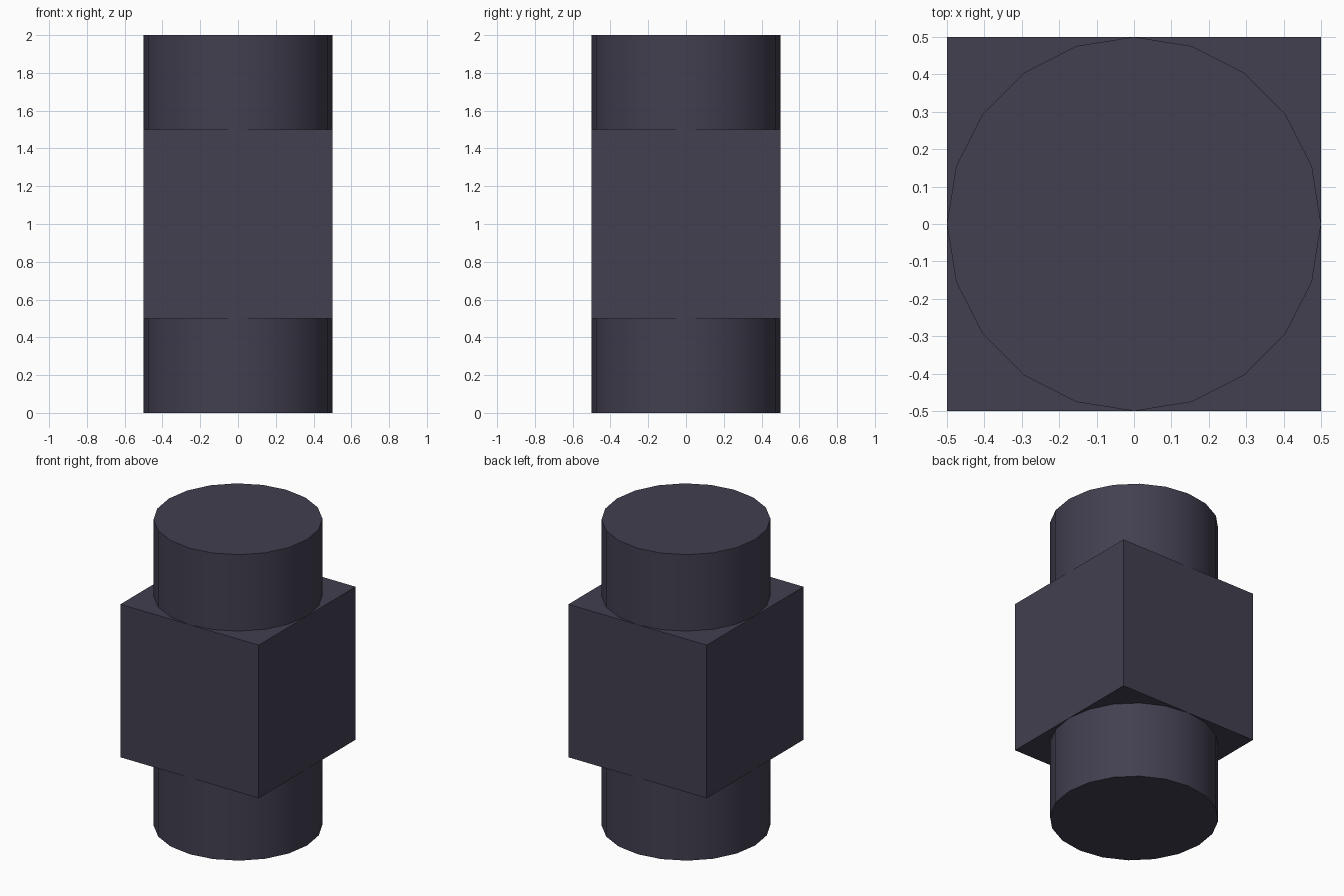
import bpy
import math

if "Cube" in bpy.data.objects:
    bpy.data.objects.remove(bpy.data.objects["Cube"])

# Dark slate material shared by both parts
slate = bpy.data.materials.new("dark_slate")
slate.diffuse_color = (0.055, 0.05, 0.08, 1.0)
slate.use_nodes = True
slate.node_tree.nodes["Principled BSDF"].inputs["Base Color"].default_value = slate.diffuse_color


def finish(name):
    obj = bpy.context.object
    obj.name = name
    obj.data.materials.append(slate)
    return obj


# Round 20-sided shaft running the full height
bpy.ops.mesh.primitive_cylinder_add(vertices=20, radius=0.5, depth=2, location=(0, 0, 1))
finish("shaft")
bpy.ops.object.shade_smooth_by_angle(angle=math.radians(30))

# Square block around the middle of the shaft
bpy.ops.mesh.primitive_cube_add(size=1, location=(0, 0, 1))
finish("middle_block")
